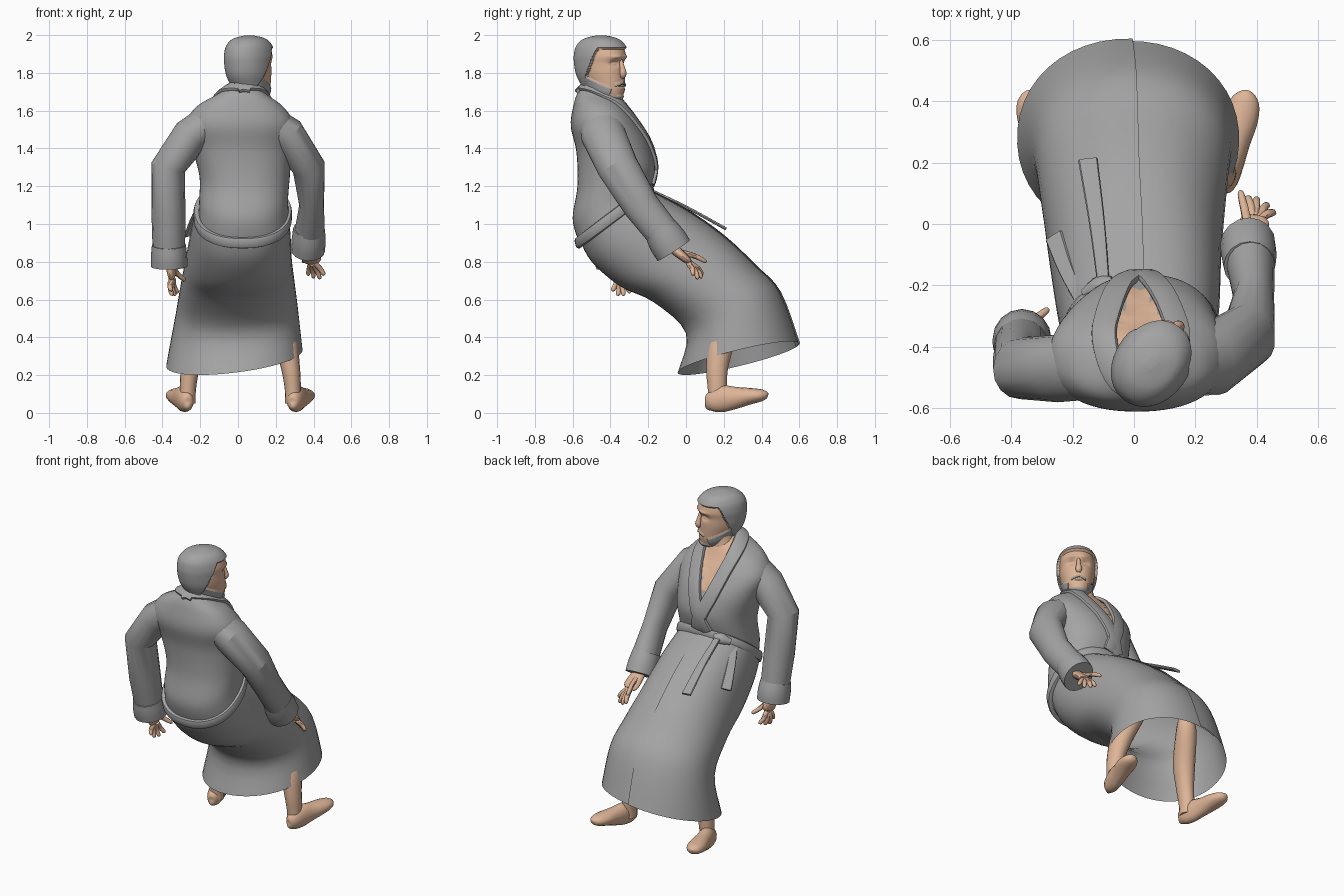
import bpy, math
from mathutils import Vector, Matrix
from mathutils.bvhtree import BVHTree

if "Cube" in bpy.data.objects:
    bpy.data.objects.remove(bpy.data.objects["Cube"])


def material(name, rgb):
    m = bpy.data.materials.new(name)
    m.diffuse_color = (*rgb, 1)
    m.use_nodes = True
    m.node_tree.nodes["Principled BSDF"].inputs["Base Color"].default_value = m.diffuse_color
    return m


GREY = material("grey cloth and hair", (0.37, 0.37, 0.37))
SKIN = material("skin", (0.73, 0.46, 0.31))


def spline(rows, n):
    """Catmull-Rom through rows of numbers, n steps per span."""
    out = []
    for i in range(len(rows) - 1):
        p0, p1, p2 = rows[max(i - 1, 0)], rows[i], rows[i + 1]
        p3 = rows[min(i + 2, len(rows) - 1)]
        for k in range(n):
            t = k / n
            out.append([0.5 * (2 * b + (c - a) * t + (2 * a - 5 * b + 4 * c - d) * t * t
                               + (3 * b - a - 3 * c + d) * t ** 3)
                        for a, b, c, d in zip(p0, p1, p2, p3)])
    return out + [list(rows[-1])]


def make(name, verts, faces, mats, angle=45):
    me = bpy.data.meshes.new(name)
    me.from_pydata([tuple(v) for v in verts], [], faces)
    for m in mats:
        me.materials.append(m)
    ob = bpy.data.objects.new(name, me)
    bpy.context.collection.objects.link(ob)
    bpy.ops.object.select_all(action='DESELECT')
    ob.select_set(True)
    bpy.context.view_layer.objects.active = ob
    bpy.ops.object.shade_smooth_by_angle(angle=math.radians(angle))
    return ob


def grid_faces(rings, seg, wrap=True, loop=False, caps=False):
    w = seg if wrap else seg - 1
    f = [(i * seg + j, i * seg + (j + 1) % seg,
          (i + 1) % rings * seg + (j + 1) % seg, (i + 1) % rings * seg + j)
         for i in range(rings if loop else rings - 1) for j in range(w)]
    if caps:
        f += [tuple(range(seg))[::-1], tuple(range((rings - 1) * seg, rings * seg))]
    return f


def spow(v, p):
    return math.copysign(abs(v) ** p, v)


def ring_point(row, a, p=0.88, k=1.0):
    """Row: back y, back z, front y, front z, centre x, half width. Angle 0 is the front."""
    yb, zb, yf, zf, xc, hw = row
    c, s = spow(math.cos(a), p) * k, spow(math.sin(a), p) * k
    return Vector((xc + hw * s, (yb + yf) / 2 + (yf - yb) / 2 * c, (zb + zf) / 2 + (zf - zb) / 2 * c))


def loft(rows, n, seg, p=0.88):
    rows = spline(rows, n)
    verts = [ring_point(r, 2 * math.pi * j / seg, p) for r in rows for j in range(seg)]
    return verts, grid_faces(len(rows), seg, caps=True)


def sweep(name, rows, mat, up=(0, 1, 0), seg=16, n=4, loop=False, p=1.0, angle=45):
    """Tube along rows of x, y, z, half width across, half width along up."""
    rows = spline(rows, n) if n > 1 else rows
    pts = [Vector(r[:3]) for r in rows]
    m, verts = len(pts), []
    for i, r in enumerate(rows):
        t = (pts[(i + 1) % m] - pts[i - 1]) if loop else pts[min(i + 1, m - 1)] - pts[max(i - 1, 0)]
        t.normalize()
        u = Vector(up[i]) if isinstance(up, list) else Vector(up)
        side = t.cross(u).normalized()
        u = side.cross(t)
        for j in range(seg):
            a = 2 * math.pi * j / seg
            verts.append(pts[i] + side * r[3] * spow(math.cos(a), p) + u * r[4] * spow(math.sin(a), p))
    return make(name, verts, grid_faces(m, seg, loop=loop, caps=not loop), [mat], angle)


# Robe body, with a recessed skin V at the chest
torso = [(-.57, .91, -.20, 1.18, .03, .24), (-.60, 1.03, -.175, 1.23, .03, .235),
         (-.575, 1.2, -.165, 1.32, .035, .24), (-.58, 1.38, -.20, 1.44, .02, .265),
         (-.61, 1.52, -.26, 1.54, .01, .285), (-.595, 1.63, -.31, 1.61, .01, .23),
         (-.57, 1.70, -.34, 1.66, .02, .135), (-.52, 1.75, -.36, 1.69, .035, .075)]
verts, faces = loft(torso, 6, 64)
bvh = BVHTree.FromPolygons(verts, faces)


def in_v(c):
    return c.y > -.45 and c.z > 1.40 and abs(c.x - .02) < (c.z - 1.39) * .38


verts = [v - Vector((0, .015, 0)) if in_v(v) else v for v in verts]
body = make("robe_body", verts, faces, [GREY, SKIN])
for f in body.data.polygons:
    f.material_index = int(in_v(f.center))

# Lapels and collar, laid on the robe body
for name, path in (("lapel_right", [(-.01, -.56, 1.73), (.10, -.48, 1.71), (.14, -.37, 1.65), (.12, -.27, 1.56),
                                    (.07, -.2, 1.42), (.02, -.16, 1.29), (-.02, -.18, 1.2)]),
                   ("lapel_left", [(.07, -.55, 1.73), (-.04, -.51, 1.72), (-.09, -.38, 1.65), (-.08, -.28, 1.56),
                                   (-.04, -.2, 1.42), (.02, -.15, 1.28), (.04, -.17, 1.2)])):
    rows, ups = [], []
    for q in spline(path, 5):
        hit, nor = bvh.find_nearest(Vector(q))[:2]
        if nor.dot(hit - Vector((.02, -.4, 1.4))) < 0:
            nor = -nor
        rows.append((*(hit + nor * .004), .043, .014))
        ups.append(nor)
    sweep(name, rows, GREY, ups, seg=12, n=1, p=.6)

# Skirt: a wrap that spirals round and overlaps at the front
skirt = spline([(-.56, .91, -.19, 1.18, .02, .245), (-.5, .8, 0, 1.08, .015, .265),
                (-.35, .67, .2, .94, .005, .282), (-.17, .585, .37, .78, 0, .302),
                (0, .42, .5, .64, -.005, .325), (-.045, .215, .6, .37, -.017, .362)], 4)
seg, verts = 49, []
for i, r in enumerate(skirt):
    low = i / (len(skirt) - 1)
    for j in range(seg):
        t = j / (seg - 1)
        a = -.3 + t * (2 * math.pi + .33)
        v = ring_point(r, a, .84 + .12 * low, .985 + .025 * t)
        v.z += .12 * low ** 3 * v.x
        verts.append(v)
make("robe_skirt", verts, grid_faces(len(skirt), seg, wrap=False), [GREY], 60)

# Belt, knot and hanging ends
waist = (-.57, .90, -.19, 1.19, .025, .243)
belt = [(*ring_point(waist, 2 * math.pi * j / 48), .03, .018) for j in range(48)]
out = [Vector((b[0] - .028, b[1] + .38, (b[2] - 1.05) * .3)) for b in belt]
sweep("belt", belt, GREY, out, seg=10, n=1, loop=True, p=.7)
sweep("belt_knot", [(-.07, -.19, 1.18, .02, .02), (-.11, -.2, 1.17, .035, .03), (-.16, -.23, 1.15, .02, .02)],
      GREY, (0, .7, .7), seg=10)
for name, path in (("belt_end_long", [(-.10, -.19, 1.18), (-.12, 0, 1.09), (-.15, .21, .975)]),
                   ("belt_end_short", [(-.16, -.27, 1.14), (-.22, -.15, 1.05), (-.26, -.04, .94)])):
    tilt = (0, .4, .9) if "long" in name else (-.5, .4, .8)
    sweep(name, [(*q, .02 + .006 * i, .008) for i, q in enumerate(path)], GREY, tilt, seg=8, p=.4)

# Sleeves, bent sharply at the elbow, and cuffs
sweep("sleeve_left", [(-.13, -.46, 1.56, .09, .11), (-.25, -.47, 1.465, .10, .11), (-.37, -.47, 1.30, .092, .1),
                      (-.368, -.43, 1.05, .09, .1), (-.366, -.39, .86, .086, .09)], GREY, n=1, angle=30)
sweep("cuff_left", [(-.366, -.40, .89, .09, .095), (-.365, -.385, .83, .096, .105),
                    (-.364, -.375, .775, .096, .1)], GREY, n=2)
sweep("sleeve_right", [(.13, -.45, 1.56, .09, .11), (.255, -.44, 1.475, .10, .12), (.375, -.36, 1.30, .088, .11),
                       (.39, -.24, 1.1, .066, .095), (.378, -.12, .95, .08, .09)], GREY, n=1, angle=30)
sweep("cuff_right", [(.376, -.135, .975, .084, .09), (.374, -.10, .915, .09, .102),
                     (.37, -.065, .86, .09, .102)], GREY, n=2)


# Hands: a flat palm with a thumb and four fingers
def hand(name, wrist, palm, up, thumb, tips):
    w, q = Vector(wrist), Vector(palm)
    sweep(name + "_palm", [(*w, .032, .028), (*((w + q) / 2), .046, .026), (*q, .05, .02),
                           (*(q + (q - w) * .18), .036, .012)], SKIN, up, n=3)
    for i, tip in enumerate([thumb] + tips):
        t = Vector(tip)
        base = w.lerp(q, .45) if i == 0 else q.lerp(t, .12)
        base += (t - q) * .1
        mid = base.lerp(t, .55) + Vector(up) * .008
        sweep(f"{name}_finger_{i}", [(*base, .015, .015), (*mid, .014, .014),
                                     (*base.lerp(t, .92), .011, .011), (*t, .003, .003)],
              SKIN, (.3, .9, .5), seg=8, n=3)


hand("hand_right", (.375, -.09, .89), (.39, .005, .81), (0, .6, .7), (.345, .11, .80),
     [(.37, .09, .73), (.40, .085, .715), (.435, .065, .71), (.458, .04, .73)])
hand("hand_left", (-.36, -.375, .82), (-.35, -.35, .73), (-1, .2, 0), (-.28, -.275, .70),
     [(-.32, -.295, .635), (-.335, -.33, .62), (-.35, -.36, .62), (-.355, -.39, .645)])

# Legs and feet
for side, name in ((1, "right"), (-1, "left")):
    ox = .29 if side > 0 else -.265
    sweep("leg_" + name, [(ox, .165, .05, .04, .045), (ox, .165, .13, .043, .05),
                          (ox - side * .012, .165, .24, .05, .058), (ox - side * .04, .19, .38, .062, .07),
                          (ox - side * .09, .27, .55, .06, .06), (ox - side * .11, .28, .62, .04, .04)], SKIN)
    foot = [(-.008, .045, .006, .01), (.002, .046, .024, .034), (.03, .058, .04, .056), (.09, .075, .046, .07),
            (.16, .08, .049, .058), (.23, .088, .056, .045), (.28, .092, .052, .036), (.31, .095, .04, .028),
            (.328, .098, .022, .016), (.335, .098, .006, .005)]
    sweep("foot_" + name, [(ox + side * f * .24, .11 + f * .97, z, a, b) for f, z, a, b in foot],
          SKIN, (0, 0, 1), n=3)

# Neck
sweep("neck", [(.02, -.43, 1.60, .085, .08), (.04, -.43, 1.70, .068, .068), (.06, -.44, 1.82, .07, .07)], SKIN)

# Head: hair and beard are raised and coloured by region, eyes and mouth are pressed in
skull = [(.03, 1.655, .10, 1.655, 0, .02), (-.01, 1.672, .125, 1.668, 0, .052), (-.07, 1.71, .135, 1.70, 0, .078),
         (-.105, 1.76, .138, 1.75, 0, .09), (-.125, 1.80, .136, 1.80, 0, .1), (-.135, 1.85, .133, 1.85, 0, .104),
         (-.137, 1.89, .141, 1.89, 0, .106), (-.125, 1.935, .125, 1.935, 0, .097),
         (-.085, 1.968, .085, 1.968, 0, .07), (-.02, 1.983, .02, 1.983, 0, .015)]
verts, faces = loft(skull, 14, 160, .95)


def hairy(v):
    if v.z > 1.925 or (v.z > 1.72 and v.y < .02 + .5 * (v.z - 1.86)):
        return 1
    beard = v.z < 1.682 or (abs(v.x) > .058 and v.z < 1.725 + .45 * (.1 - v.y))
    moustache = v.y > .08 and abs(v.x) < .042 and abs(v.z - 1.752 + abs(v.x) * .35) < .007
    return .5 if v.z < 1.8 and (beard or moustache) else 0


def dent(v, x, z, w, h):
    return math.exp(-((abs(v.x) - x) / w) ** 2 - ((v.z - z) / h) ** 2) if v.y > .05 else 0


new = []
for v in verts:
    o = (v - Vector((0, 0, 1.85))).normalized()
    q = v + o * .016 * hairy(v)
    q.y += -.018 * dent(v, .04, 1.85, .024, .016) + .008 * dent(v, .04, 1.885, .03, .01)
    q.y += .008 * dent(v, .04, 1.847, .012, .007) - .010 * dent(v, 0, 1.728, .03, .005)
    new.append(q)
place = Matrix.Translation((.06, -.45, 0)) @ Matrix.Rotation(math.radians(-36), 4, 'Z')
head = make("head", new, faces, [SKIN, GREY], 60)
for f in head.data.polygons:
    c = sum((verts[i] for i in f.vertices), Vector()) / len(f.vertices)
    f.material_index = int(hairy(c) > 0)
nose = sweep("nose", [(0, .125, 1.875, .010, .012), (0, .138, 1.83, .013, .014), (0, .145, 1.795, .020, .018),
                      (0, .138, 1.775, .010, .010)], SKIN, n=3)
for ob in (head, nose):
    ob.matrix_world = place
